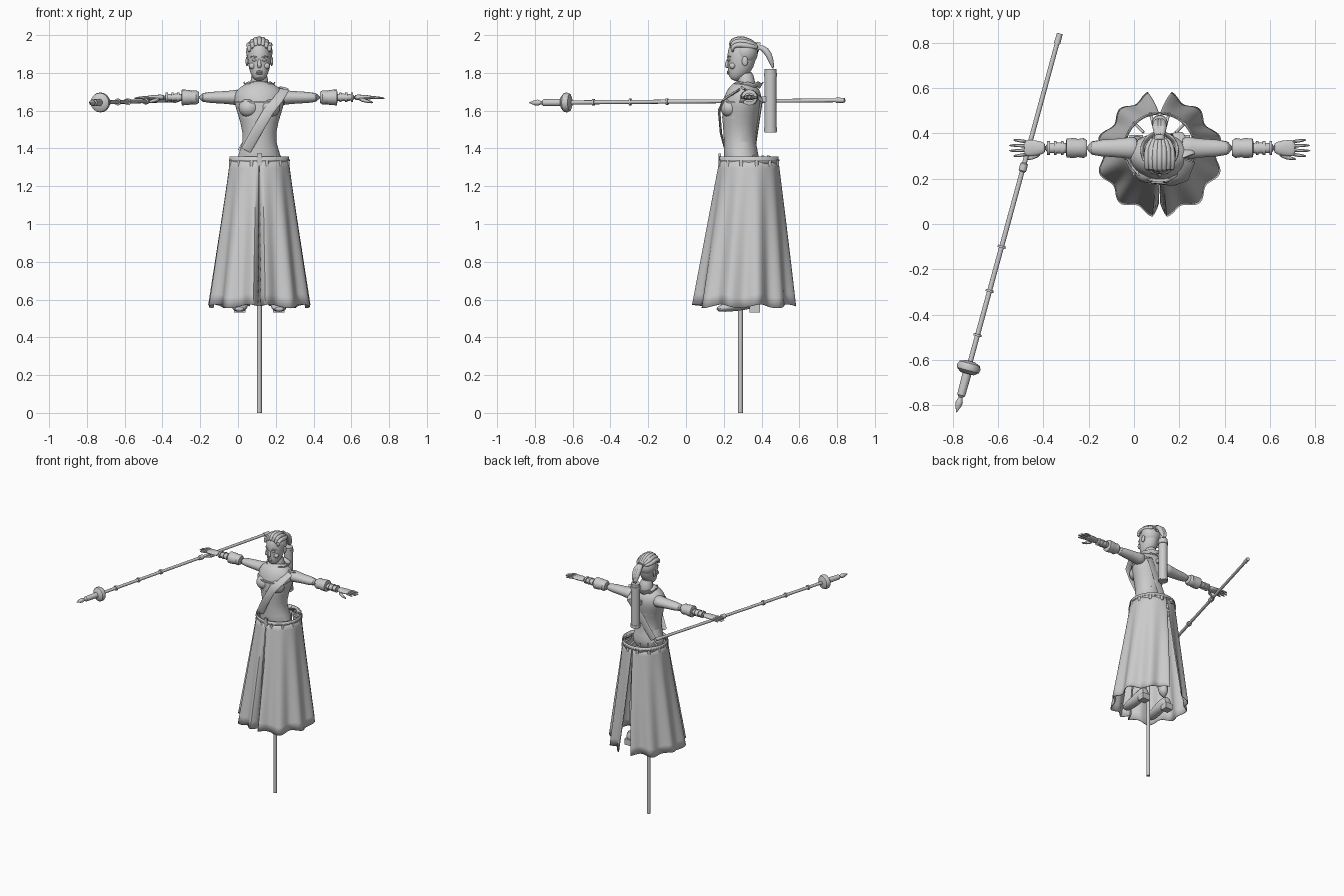
import bpy, bmesh, math
from mathutils import Vector

if "Cube" in bpy.data.objects:
    bpy.data.objects.remove(bpy.data.objects["Cube"])

# The figure stands off centre because the staff fills the other side
FIGURE_X = .113
ARM_Y, ARM_Z = .335, 1.67
BELT_Y, BELT_R = .333, .155

color = (.6, .6, .6, 1)
grey = bpy.data.materials.new("plain_grey")
grey.use_nodes = True
grey.diffuse_color = color
grey.node_tree.nodes["Principled BSDF"].inputs["Base Color"].default_value = color
parts = []


def finish(name, bm, sub=0, mirror=False, thickness=0):
    bmesh.ops.recalc_face_normals(bm, faces=bm.faces)
    mesh = bpy.data.meshes.new(name)
    bm.to_mesh(mesh)
    bm.free()
    mesh.materials.append(grey)
    part = bpy.data.objects.new(name, mesh)
    bpy.context.collection.objects.link(part)
    part.location.x = FIGURE_X
    if mirror:
        part.modifiers.new("both_sides", "MIRROR").use_mirror_merge = False
    if thickness:
        part.modifiers.new("thickness", "SOLIDIFY").thickness = thickness
    if sub:
        smooth = part.modifiers.new("smooth", "SUBSURF")
        smooth.levels = smooth.render_levels = sub
    parts.append(part)


def loft(name, rows, sides=16, sub=1, mirror=False):
    """Closed skin over ellipses; a row is x, y, z, radius and optional second radius."""
    bm = bmesh.new()
    points = [Vector(row[:3]) for row in rows]
    last = len(points) - 1
    span = (points[last] - points[0]).normalized()
    guide = Vector((0, 1, 0)) if abs(span.x) > .75 else Vector((1, 0, 0))
    rings = []
    for i, row in enumerate(rows):
        along = (points[min(i + 1, last)] - points[max(i - 1, 0)]).normalized()
        across = (guide - along * guide.dot(along)).normalized()
        up = along.cross(across)
        ring = []
        for k in range(sides):
            angle = k * math.tau / sides
            offset = across * row[3] * math.cos(angle) + up * row[-1] * math.sin(angle)
            ring.append(bm.verts.new(points[i] + offset))
        rings.append(ring)
    for lower, upper in zip(rings, rings[1:]):
        for k in range(sides):
            bm.faces.new((lower[k - 1], lower[k], upper[k], upper[k - 1]))
    bm.faces.new(rings[0])
    bm.faces.new(rings[-1])
    finish(name, bm, sub, mirror)


def rod(name, start, end, *radii, mirror=False):
    loft(name, [(*start, *radii), (*end, *radii)], sub=0, mirror=mirror)


def upright(name, *rows, sides=20, sub=1):
    """Body part on the centre line; a row is z, y, width radius, depth radius."""
    loft(name, [(0, y, z, wide, deep) for z, y, wide, deep in rows], sides, sub)


def arm(name, *rows, sub=1):
    """Pair of arm parts; a row is x, depth radius, height radius."""
    loft(name, [(x, ARM_Y, ARM_Z, deep, high) for x, deep, high in rows], sub=sub, mirror=True)


def ball(name, centre, radii, mirror=False):
    bm = bmesh.new()
    bmesh.ops.create_uvsphere(bm, u_segments=20, v_segments=12, radius=1)
    bmesh.ops.scale(bm, vec=radii, verts=bm.verts)
    bmesh.ops.translate(bm, vec=centre, verts=bm.verts)
    finish(name, bm, mirror=mirror)


def box(name, centre, size, mirror=False):
    bm = bmesh.new()
    bmesh.ops.create_cube(bm, size=1)
    bmesh.ops.scale(bm, vec=size, verts=bm.verts)
    bmesh.ops.translate(bm, vec=centre, verts=bm.verts)
    finish(name, bm, mirror=mirror)


def sheet(name, surface, columns, rows, mirror=False):
    bm = bmesh.new()
    grid = [[bm.verts.new(surface(i / columns, j / rows)) for j in range(rows + 1)]
            for i in range(columns + 1)]
    for left, right in zip(grid, grid[1:]):
        for j in range(rows):
            bm.faces.new((left[j], right[j], right[j + 1], left[j + 1]))
    finish(name, bm, mirror=mirror, thickness=.006)


# Support pole
rod("support_pole", (0, .288, 0), (0, .288, 1.3), .013)

# Torso, corset seams, neck and ruffled collar
upright("torso", (1.27, .295, .1, .08), (1.35, .295, .13, .1), (1.43, .283, .08, .08),
        (1.54, .285, .1, .094), (1.62, .292, .13, .105), (1.68, .308, .14, .1),
        (1.72, .32, .11, .08), (1.75, .33, .05, .05))
for z, wide, deep in ((1.47, .088, .084), (1.56, .108, .098), (1.64, .134, .104)):
    rod("corset_seam", (0, .288, z), (0, .288, z + .01), wide, deep)
ball("bust", (.055, .232, 1.615), (.055, .05, .05), mirror=True)
upright("neck", (1.7, .325, .06, .05), (1.75, .32, .045, .045), (1.81, .31, .045, .045))


def ruffle(u, v):
    angle = .6 + 5 * u
    spread = .065 + .015 * v
    return (spread * math.sin(angle), .325 - spread * math.cos(angle),
            1.725 + .025 * v + .004 * math.sin(40 * u))


sheet("collar", ruffle, 40, 3)

# Head and face
upright("head", (1.765, .242, .02, .02), (1.783, .255, .04, .04), (1.82, .283, .056, .066),
        (1.88, .295, .065, .08), (1.94, .3, .06, .074), (1.97, .305, .04, .05))
upright("nose", (1.88, .225, .007, .006), (1.836, .211, .013, .012), (1.825, .222, .009, .008),
        sides=10)
for z in (1.797, 1.806):
    ball("lip", (0, .225, z), (.018, .009, .006))
ball("eyes", (.026, .228, 1.868), (.013, .008, .007), mirror=True)
loft("eyebrows", [(.01, .219, 1.882, .004), (.03, .224, 1.889, .005), (.05, .24, 1.884, .003)],
     sides=8, mirror=True)
ball("cheeks", (.036, .247, 1.837), (.02, .018, .018), mirror=True)
ball("ears", (.065, .312, 1.862), (.008, .016, .026), mirror=True)

# Swept back hair and ponytail
ball("hair_cap", (0, .315, 1.91), (.07, .066, .072))
for i in range(-3, 4):
    x, top = i * .018, 1.984 - .0035 * i * i
    front = .232 + abs(x) * .3
    loft("hair_strand", [(x, front, top - .045, .008), (x, .24, top - .012, .014),
                         (x, .285, top, .017), (x, .34, top - .014, .016),
                         (x / 2, .385, 1.935, .009)], sides=10)
rod("hair_tie", (0, .37, 1.94), (0, .39, 1.936), .024)
for x in (-.014, 0, .014):
    loft("ponytail_lock", [(x / 2, .38, 1.94, .014), (x, .425, 1.925, .02),
                           (x, .45, 1.87, .018), (x / 2, .462, 1.82, .004)], sides=10)

# Arms with turned cuffs and bracelets
arm("sleeves", (.09, .055, .05), (.14, .048, .038), (.19, .04, .033), (.33, .036, .028))
arm("cuffs", (.32, .034, .028), (.335, .044, .038), (.36, .04, .036), (.375, .044, .04),
    (.41, .042, .042), (.413, .03, .028), sub=0)
arm("forearms", (.4, .028, .023), (.45, .024, .02), (.51, .022, .017))
for x in (.43, .46, .49):
    arm("bracelets", (x - .006, .03, .025), (x + .006, .03, .025), sub=0)

# Open hands
arm("palms", (.5, .022, .016), (.535, .034, .015), (.58, .037, .012), (.6, .034, .008))
for k in (-1.5, -.5, .5, 1.5):
    y, reach = ARM_Y + .018 * k, .67 - .01 * k * k
    loft("fingers", [(.58, y, ARM_Z, .009), (.62, y + .004 * k, ARM_Z, .008),
                     (reach, y + .006 * k, ARM_Z - .005, .005)], sides=8, mirror=True)
loft("thumbs", [(.525, .312, 1.664, .012), (.56, .292, 1.652, .011), (.605, .285, 1.642, .006)],
     sides=8, mirror=True)

# Legs and heeled boots
loft("legs", [(.055, .295, 1.3, .06, .075), (.07, .295, 1.1, .06, .065), (.085, .31, .9, .044, .05),
              (.1, .345, .62, .034, .04)], mirror=True)
loft("boot_feet", [(.1, .39, .6, .03, .035), (.1, .34, .595, .038, .045), (.1, .27, .57, .042, .032),
                   (.106, .2, .555, .041, .022), (.106, .16, .548, .026, .012)], mirror=True)
box("boot_heels", (.103, .365, .553), (.06, .055, .045), mirror=True)


# Long flared skirt in two folded panels, split in front and behind
def skirt(u, v):
    degrees = .5 + 168.5 * u
    hem = .264 + .016 * math.cos(math.tau * (degrees - 6) / 33)
    hem -= .015 * math.exp(-((degrees - 135) / 20) ** 2)
    hem -= .06 * max(0, 1 - degrees / 6)
    angle = math.radians(degrees + 10 * u ** 4 * (1 - v))
    radius = BELT_R + (hem - BELT_R) * v
    z = 1.35 - .785 * v + .01 * v * math.sin(22 * u)
    return radius * math.sin(angle), BELT_Y - .023 * v - radius * math.cos(angle), z


sheet("skirt_panels", skirt, 84, 14, mirror=True)


# Belt ring standing clear of the waist, with loops, struts and buckle
def around(angle, radius, z):
    return radius * math.sin(angle), BELT_Y - radius * math.cos(angle), z


for name, bottom, height, gap in (("belt", 1.315, .042, .003), ("belt_trim", 1.334, .008, .006)):
    sheet(name, lambda u, v: around(u * math.tau, BELT_R + gap, bottom + height * v), 48, 1)
for k in range(12):
    angle = (k + .5) * math.tau / 12
    rod("belt_loop", around(angle, BELT_R, 1.305), around(angle, BELT_R, 1.335), .01)
    if math.cos(angle) < .2:
        rod("belt_strut", around(angle, .1, 1.36), around(angle, BELT_R, 1.335), .006)
box("buckle", (0, .178, 1.34), (.026, .014, .065))

# Carrying strap over the left shoulder and the case on the back
STRAP = (.028, .006)
front_path = ((.13, .28, 1.71), (.1, .2, 1.66), (.05, .175, 1.6), (-.02, .185, 1.48), (-.07, .21, 1.39))
back_path = ((.13, .3, 1.72), (.08, .4, 1.66), (-.09, .36, 1.38))
for name, path in (("front_strap", front_path), ("back_strap", back_path)):
    loft(name, [(*point, *STRAP) for point in path], sub=0)
rod("back_case", (0, .447, 1.485), (0, .447, 1.82), .032)
for z in (1.49, 1.78):
    rod("case_band", (0, .447, z), (0, .447, z + .02), .035)
box("case_mount", (0, .405, 1.66), (.04, .05, .03))


# Staff held level in the right hand
def staff(name, *profile):
    """Turned part of the staff; a profile point is y and radius."""
    rows = []
    for y, radius in profile:
        t = (.83 - y) / 1.65
        rows.append((-.33 - .45 * t - FIGURE_X, y, 1.655 - .013 * t, radius))
    loft(name, rows, sub=0)


staff("staff_shaft", (.83, .01), (-.64, .011))
staff("staff_butt", (.84, .013), (.795, .014))
staff("staff_grip", (.27, .011), (.265, .017), (.235, .017), (.23, .011))
for y in (-.1, -.295, -.49):
    staff("staff_ring", (y + .005, .018), (y - .005, .018))
staff("staff_guard", (-.605, .02), (-.615, .046), (-.63, .053), (-.645, .05), (-.66, .03))
staff("staff_head", (-.65, .02), (-.755, .018), (-.765, .008), (-.785, .016), (-.8, .014), (-.83, .002))

# Smooth shading with crisp edges
bpy.ops.object.select_all(action="DESELECT")
for part in parts:
    part.select_set(True)
bpy.context.view_layer.objects.active = parts[0]
bpy.ops.object.shade_smooth_by_angle(angle=math.radians(40))
